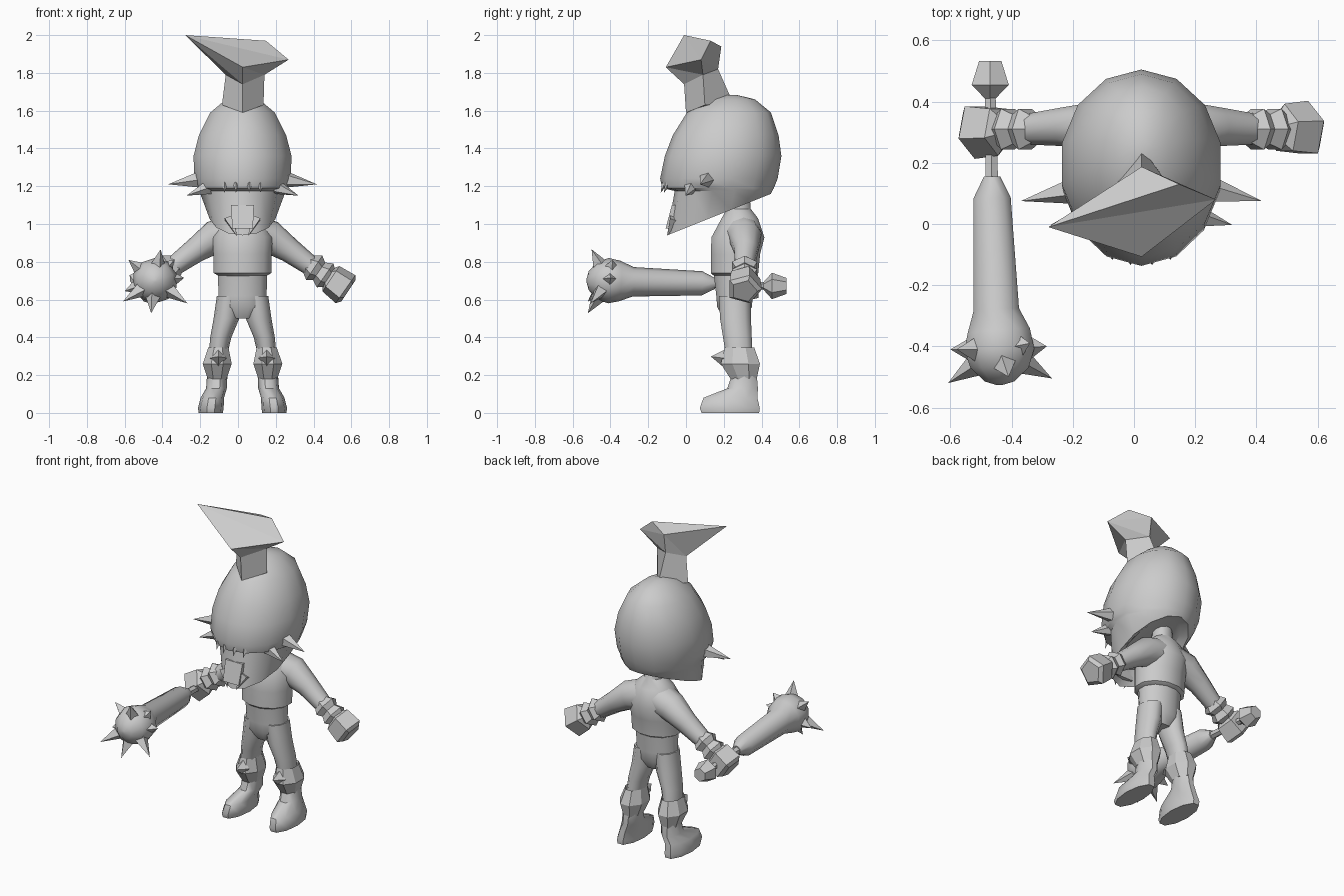
import bpy, bmesh, math
from mathutils import Vector

if "Cube" in bpy.data.objects:
    bpy.data.objects.remove(bpy.data.objects["Cube"])

CX = 0.024  # body's middle line
grey = bpy.data.materials.new("stone_grey")
grey.diffuse_color = (0.6, 0.6, 0.6, 1)
grey.use_nodes = True
grey.node_tree.nodes["Principled BSDF"].inputs["Base Color"].default_value = grey.diffuse_color


def finish(name, bm, angle=0):
    """Turn a bmesh into an object, smooth below the given angle."""
    bmesh.ops.remove_doubles(bm, verts=bm.verts, dist=1e-5)
    bmesh.ops.recalc_face_normals(bm, faces=bm.faces)
    me = bpy.data.meshes.new(name)
    bm.to_mesh(me)
    bm.free()
    me.materials.append(grey)
    ob = bpy.data.objects.new(name, me)
    bpy.context.collection.objects.link(ob)
    if angle:
        bpy.ops.object.select_all(action='DESELECT')
        ob.select_set(True)
        bpy.context.view_layer.objects.active = ob
        bpy.ops.object.shade_smooth_by_angle(angle=math.radians(angle))
    return ob


def loft(name, rings, angle=0):
    """Skin a list of equal rings and cap both ends."""
    bm = bmesh.new()
    rows = [[bm.verts.new(p) for p in r] for r in rings]
    n = len(rows[0])
    for a, b in zip(rows, rows[1:]):
        for i in range(n):
            j = (i + 1) % n
            bm.faces.new((a[i], a[j], b[j], b[i]))
    bm.faces.new(rows[0])
    bm.faces.new(rows[-1])
    return finish(name, bm, angle)


def column(name, rows, n, angle, x=CX, side=1):
    """Upright loft; row = z, x offset, y, x radius, y radius."""
    rings = [[(x + side * ox + rx * math.sin(t), y - ry * math.cos(t), z)
              for t in (math.tau * (i + .5) / n for i in range(n))]
             for z, ox, y, rx, ry in rows]
    return loft(name, rings, angle)


def tube(name, stops, n, angle=0, turn=0.5):
    """Loft along a path; stop = x, y, z, radius."""
    rings, ps = [], [Vector(s[:3]) for s in stops]
    for i, (p, s) in enumerate(zip(ps, stops)):
        d = (ps[min(i + 1, len(ps) - 1)] - ps[max(i - 1, 0)]).normalized()
        u = d.cross(Vector((0, 0, 1))).normalized()
        v = u.cross(d)
        rings.append([p + s[3] * (u * math.cos(t) + v * math.sin(t))
                      for t in (math.tau * (k + turn) / n for k in range(n))])
    return loft(name, rings, angle)


def spike(name, base, tip, r, n=4):
    """Flat-sided cone from base to tip."""
    base, tip = Vector(base), Vector(tip)
    q = (tip - base).to_track_quat('Z', 'Y')
    bm = bmesh.new()
    ring = [bm.verts.new(base + q @ Vector((r * math.cos(math.tau * k / n),
                                            r * math.sin(math.tau * k / n), 0))) for k in range(n)]
    top = bm.verts.new(tip)
    for k in range(n):
        bm.faces.new((ring[k], ring[(k + 1) % n], top))
    bm.faces.new(ring)
    return finish(name, bm)


def poly(name, verts, faces):
    bm = bmesh.new()
    vs = [bm.verts.new(v) for v in verts]
    for f in faces:
        bm.faces.new([vs[i] for i in f])
    return finish(name, bm)


# Helmet: row = z at y 0, z slope along y, front y, back y, half width
helmet = [(1.683, 0, .21, .27, .03), (1.66, 0, .11, .365, .09), (1.59, 0, .005, .45, .175),
          (1.47, 0, -.07, .49, .237), (1.36, 0, -.112, .505, .266), (1.24, 0, -.137, .485, .262),
          (1.19, 0, -.125, .465, .245), (1.175, 0, -.06, .457, .235),
          (.98, .4, -.1, .45, .178), (1.04, .3, -.04, .4, .13)]
N = 14
rings = []
for z, k, f, b, w in helmet:
    ring = []
    for i in range(N):
        t = math.tau * i / N
        y = (f + b) / 2 - (b - f) / 2 * math.cos(t)
        ring.append((CX + w * math.sin(t), y, z + k * y))
    rings.append(ring)
loft("helmet", rings, 32)

# Face guard panel, fangs and brow teeth
poly("face_panel",
     [(CX - .06, -.075, 1.1), (CX + .06, -.075, 1.1), (CX + .055, -.108, .975), (CX - .055, -.108, .975),
      (CX - .06, -.03, 1.1), (CX + .06, -.03, 1.1), (CX + .055, -.05, .975), (CX - .055, -.05, .975)],
     [(0, 1, 2, 3), (4, 5, 6, 7), (0, 1, 5, 4), (1, 2, 6, 5), (2, 3, 7, 6), (3, 0, 4, 7)])
for s in (-1, 1):
    spike("fang", (CX + s * .07, -.06, 1.03), (CX + s * .03, -.1, .937), .035)
for ox in (-.095, -.035, .035, .095):
    y = -.125 + 2.2 * ox * ox
    spike("brow_tooth", (CX + ox, y + .01, 1.215), (CX + ox, y - .012, 1.165), .016)

# Cheek horns
for s in (-1, 1):
    spike("large_horn", (CX + s * .23, .11, 1.235), (CX + s * .394, .075, 1.21), .045, 5)
    spike("small_horn", (CX + s * .18, .025, 1.195), (CX + s * .297, -.003, 1.15), .04, 5)

# Crest: wide blade on a four-sided stem
poly("crest",
     [(-.28, -.01, 2.0), (.025, -.107, 1.83), (.268, .08, 1.87), (.148, .13, 1.97), (.025, .187, 1.94),
      (.025, -.01, 1.74), (.14, .09, 1.79), (.025, .17, 1.82), (-.065, .09, 1.79),
      (.025, 0, 1.59), (.135, .1, 1.63), (.025, .25, 1.64), (-.085, .1, 1.63)],
     [(0, 1, 2), (0, 2, 3), (0, 3, 4), (4, 3, 2),
      (0, 8, 5), (0, 5, 1), (1, 5, 6), (1, 6, 2), (2, 6, 7), (2, 7, 4), (4, 7, 8), (4, 8, 0),
      (5, 6, 10, 9), (6, 7, 11, 10), (7, 8, 12, 11), (8, 5, 9, 12), (9, 10, 11, 12)])

# Torso: neck and vest with a stepped hem, then waist and hips
column("vest", [(1.2, 0, .28, .055, .055), (1.08, 0, .28, .06, .065), (1.03, 0, .285, .12, .1),
                (.93, 0, .275, .165, .145), (.84, 0, .262, .16, .135), (.74, 0, .257, .158, .13),
                (.725, 0, .255, .13, .11)], 12, 35)
column("waist", [(.76, 0, .255, .135, .115), (.62, 0, .257, .132, .1), (.56, 0, .257, .14, .095),
                 (.5, 0, .257, .07, .06)], 12, 40)

for s in (-1, 1):
    # Leg, cuffed boot and knee spike
    column("leg", [(.62, .07, .258, .066, .088), (.5, .085, .262, .068, .086), (.4, .115, .272, .056, .08),
                   (.32, .128, .28, .05, .075)], 10, 50, side=s)
    column("boot_cuff", [(.33, .128, .283, .05, .078), (.345, .128, .283, .058, .085),
                         (.26, .134, .288, .083, .112), (.18, .134, .305, .054, .075)], 8, 25, side=s)
    column("boot", [(.2, .134, .308, .054, .07), (.13, .138, .3, .055, .085), (.08, .16, .235, .062, .15),
                    (.025, .168, .232, .068, .167), (0, .168, .235, .064, .16)], 10, 45, side=s)
    spike("knee_spike", (CX + s * .128, .2, .29), (CX + s * .128, .132, .298), .045)
    # Arm, two-ridged bracelet and fist
    tube("arm", [(CX + s * .05, .295, .95, .1), (CX + s * .15, .315, .93, .088),
                 (CX + s * .25, .318, .86, .066), (CX + s * .37, .31, .772, .052)], 10, 45)
    path = [(.345, .79, .05), (.38, .768, .077), (.405, .75, .056), (.437, .728, .077), (.47, .705, .045)]
    tube("bracelet", [(CX + s * x, .31, z, r) for x, z, r in path], 6)
    path = [(.445, .722, .045), (.468, .71, .085), (.545, .655, .095), (.56, .645, .07)]
    tube("fist", [(CX + s * x, .308, z, r) for x, z, r in path], 5)

# Club: pommel, grip, shaft swelling into a round head
tube("club_pommel", [(-.47, .41, .672, .02), (-.47, .455, .672, .07), (-.47, .533, .672, .042)], 6)
tube("club_grip", [(-.47, .43, .672, .02), (-.465, .13, .685, .024)], 6)
tube("club", [(-.464, .155, .685, .028), (-.464, .085, .686, .064), (-.45, -.28, .694, .078),
              (-.442, -.35, .698, .107), (-.44, -.41, .70, .12), (-.44, -.47, .70, .1),
              (-.44, -.515, .70, .05), (-.44, -.527, .70, .008)], 10, 40)
head = Vector((-.44, -.41, .70))
for tip in [(-.41, -.5, .866), (-.608, -.52, .59), (-.46, -.52, .527), (-.268, -.505, .58),
            (-.285, -.4, .715), (-.58, -.41, .81), (-.34, -.39, .81), (-.6, -.41, .645)]:
    d = (Vector(tip) - head).normalized()
    spike("club_spike", head + d * .095, tip, .042)
